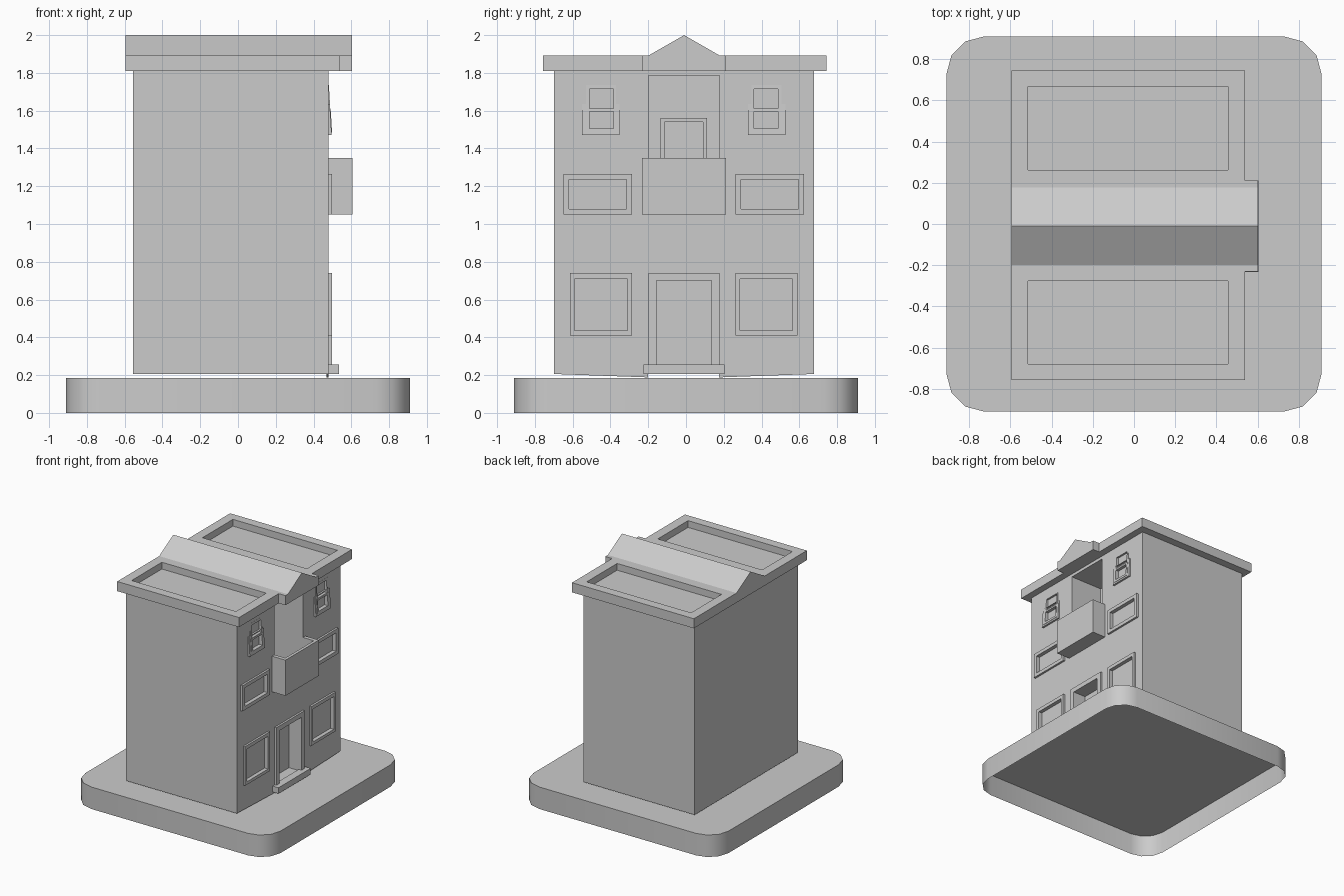
import bpy, math

if "Cube" in bpy.data.objects:
    bpy.data.objects.remove(bpy.data.objects["Cube"])

CY = -0.012          # facade symmetry line
FX = 0.48            # facade plane


def mesh_obj(name, verts, faces):
    me = bpy.data.meshes.new(name)
    me.from_pydata(verts, [], faces)
    me.update()
    ob = bpy.data.objects.new(name, me)
    bpy.context.collection.objects.link(ob)
    return ob


def boxes(name, items, fx=None):
    """One object made of boxes (x0, x1, y0, y1, z0, z1); fx(z) optionally shears the front."""
    verts, faces = [], []
    for x0, x1, y0, y1, z0, z1 in items:
        n = len(verts)
        for z in (z0, z1):
            xf = x1 + fx(z) if fx else x1
            verts += [(x0, y0, z), (xf, y0, z), (xf, y1, z), (x0, y1, z)]
        faces += [[n + i for i in f] for f in (
            (3, 2, 1, 0), (4, 5, 6, 7), (0, 1, 5, 4), (1, 2, 6, 5), (2, 3, 7, 6), (3, 0, 4, 7))]
    return mesh_obj(name, verts, faces)


def prism_x(name, profile, x0, x1):
    n = len(profile)
    verts = [(x, y, z) for x in (x0, x1) for y, z in profile]
    faces = [list(range(n))[::-1], list(range(n, 2 * n))]
    faces += [(i, (i + 1) % n, n + (i + 1) % n, n + i) for i in range(n)]
    return mesh_obj(name, verts, faces)


def ring(x0, x1, outer, inner):
    """Four bars of a rectangular frame in the facade plane."""
    a0, a1, c0, c1 = outer
    b0, b1, d0, d1 = inner
    out = [(x0, x1, a0, b0, c0, c1), (x0, x1, b1, a1, c0, c1), (x0, x1, b0, b1, d1, c1)]
    if d0 > c0:
        out.append((x0, x1, b0, b1, c0, d0))
    return out


def mirrored(rect):
    y0, y1, z0, z1 = rect
    return (2 * CY - y1, 2 * CY - y0, z0, z1)


def cut(ob, cutter):
    cutter.hide_render = True
    cutter.hide_viewport = True
    m = ob.modifiers.new("openings", 'BOOLEAN')
    m.operation = 'DIFFERENCE'
    m.solver = 'EXACT'
    m.object = cutter


# Base: rounded shell, open underneath
R, C = 0.18, 0.73
pts = []
for k, (sx, sy) in enumerate(((1, 1), (-1, 1), (-1, -1), (1, -1))):
    for j in range(4):
        a = math.radians(90 * k + 30 * j)
        pts.append((sx * C + R * math.cos(a), sy * C + R * math.sin(a)))
n = len(pts)
base = mesh_obj("base", [(x, y, z) for z in (0, 0.185) for x, y in pts],
                [list(range(n, 2 * n))] +
                [(i, (i + 1) % n, n + (i + 1) % n, n + i) for i in range(n)])
for p in base.data.polygons[1:]:
    p.use_smooth = True
bpy.context.view_layer.objects.active = base
base.select_set(True)
bpy.ops.object.shade_smooth_by_angle(angle=math.radians(40))
base.select_set(False)

# Windows: (outer rect, inner rect) for the right half
windows = {
    "lower": ((0.262, 0.59, 0.41, 0.74), (0.287, 0.565, 0.435, 0.71)),
    "middle": ((0.262, 0.625, 1.05, 1.265), (0.292, 0.595, 1.08, 1.235)),
}
panes = []
for label, (outer, inner) in windows.items():
    for side, f in (("right", lambda r: r), ("left", mirrored)):
        o, i = f(outer), f(inner)
        boxes(f"{label}_window_frame_{side}", ring(FX - 0.01, 0.497, o, i))
        panes.append((0.465, 0.6) + i)

# Top sash windows, frames leaning outward toward the sill
lean = lambda z: 0.016 * (1.735 - z) / 0.265
for side, f in (("right", lambda r: r), ("left", mirrored)):
    up_o, up_i = f((0.347, 0.505, 1.61, 1.735)), f((0.36, 0.487, 1.612, 1.715))
    lo_o, lo_i = f((0.347, 0.505, 1.485, 1.61)), f((0.36, 0.487, 1.505, 1.595))
    boxes(f"top_window_sashes_{side}",
          ring(FX - 0.01, FX + 0.001, up_o, up_i) + ring(FX - 0.01, FX + 0.003, lo_o, lo_i), lean)
    boxes(f"top_window_surround_{side}",
          ring(FX - 0.01, FX, f((0.328, 0.526, 1.47, 1.635)), f((0.347, 0.505, 1.485, 1.635))), lean)
    panes += [(0.465, 0.6) + up_i, (0.465, 0.6) + lo_i]

# Body with doorway, balcony alcove and pane recesses
body = boxes("body", [(-0.555, FX, -0.70, 0.678, 0.205, 1.812)])
cut(body, boxes("body_cutter", panes + [
    (0.38, 0.6, -0.155, 0.135, 0.245, 0.70),
    (0.18, 0.6, -0.198, 0.178, 1.09, 1.785),
    (0.14, 0.179, -0.113, 0.09, 1.09, 1.54),
    (0.15, 0.2, -0.113, 0.09, 1.0901, 1.54)][:-2]))

# Front skirt dipping toward the door
for side, (a, b) in (("left", (-0.70, -0.2)), ("right", (0.678, 0.176))):
    prism_x(f"skirt_{side}", [(a, 0.206), (b, 0.188), (b, 0.206)], FX - 0.012, FX)

# Front door surround and step
boxes("door_frame", ring(FX - 0.01, 0.497, (-0.198, 0.177, 0.205, 0.74), (-0.155, 0.135, 0.205, 0.70)))
boxes("door_step", [(FX - 0.01, 0.535, -0.226, 0.203, 0.205, 0.255)])

# Balcony and its inner door
boxes("balcony", [
    (FX - 0.001, 0.605, -0.232, 0.212, 1.05, 1.09),
    (0.58, 0.605, -0.232, 0.212, 1.09, 1.35),
    (FX - 0.001, 0.58, -0.232, -0.2, 1.09, 1.35),
    (FX - 0.001, 0.58, 0.18, 0.212, 1.09, 1.35)])
boxes("balcony_door_frame", ring(0.17, 0.195, (-0.135, 0.112, 1.09, 1.56), (-0.113, 0.09, 1.09, 1.54)))

# Roof slab with two sunken panels
roof = boxes("roof", [(-0.595, 0.54, -0.757, 0.745, 1.811, 1.892)])
cut(roof, boxes("roof_cutter", [(-0.515, 0.457, 0.263, 0.668, 1.835, 2.0),
                                (-0.515, 0.457, -0.68, -0.277, 1.835, 2.0)]))

# Central gable and its overhang
prism_x("gable", [(-0.2, 1.891), (0.18, 1.891), (-0.01, 2.0)], -0.595, 0.603)
boxes("gable_overhang", [(0.539, 0.603, -0.23, 0.212, 1.811, 1.892)])
